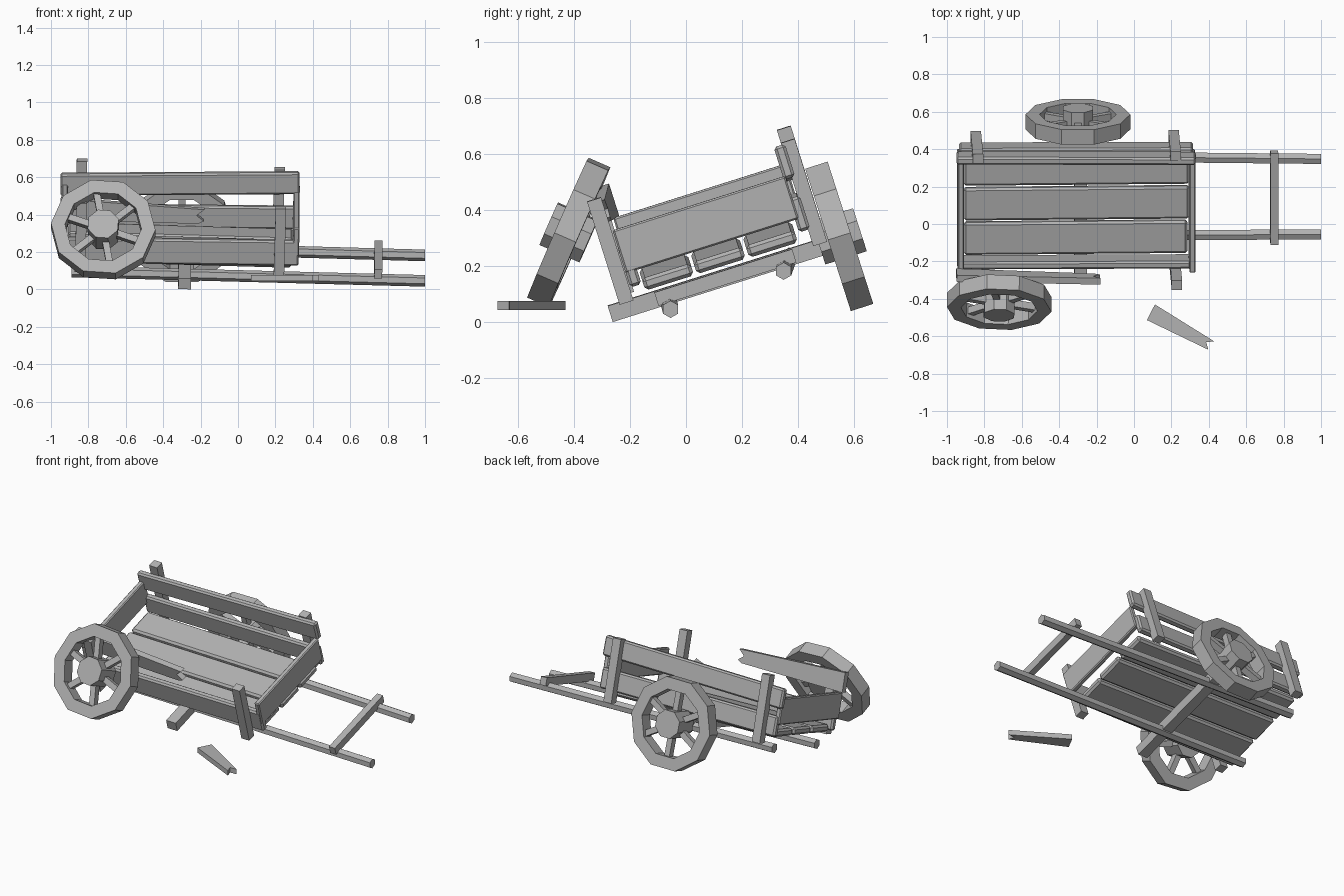
import bpy, bmesh, math
from mathutils import Matrix, Vector

if "Cube" in bpy.data.objects:
    bpy.data.objects.remove(bpy.data.objects["Cube"])

mat = bpy.data.materials.new("weathered grey")
mat.diffuse_color = (0.45, 0.45, 0.45, 1)
mat.use_nodes = True
mat.node_tree.nodes["Principled BSDF"].inputs["Base Color"].default_value = mat.diffuse_color

ROLL, PITCH = 17.5, 1.7          # the whole cart leans to one side and dips forward


def rot(roll=ROLL, pitch=PITCH, yaw=0.0):
    r = math.radians
    return (Matrix.Rotation(r(yaw), 4, 'Z') @ Matrix.Rotation(r(roll), 4, 'X')
            @ Matrix.Rotation(r(pitch), 4, 'Y'))


def finish(name, bm, matrix, bevel=0.0):
    bmesh.ops.recalc_face_normals(bm, faces=bm.faces)
    me = bpy.data.meshes.new(name)
    bm.to_mesh(me)
    bm.free()
    me.materials.append(mat)
    ob = bpy.data.objects.new(name, me)
    ob.matrix_world = matrix
    bpy.context.collection.objects.link(ob)
    if bevel:
        m = ob.modifiers.new("worn edges", 'BEVEL')
        m.width, m.segments = bevel, 1
    return ob


def add_box(bm, size, matrix=Matrix()):
    bmesh.ops.create_cube(bm, size=1, matrix=matrix @ Matrix.Diagonal((*size, 1)))


def box(name, centre, size, bevel=0.0, **angles):
    bm = bmesh.new()
    add_box(bm, size)
    return finish(name, bm, Matrix.Translation(centre) @ rot(**angles), bevel)


def broken_plank(name, centre, outline, thick, **angles):
    """Outline in local x/z, extruded along local y."""
    bm = bmesh.new()
    f = bm.faces.new([bm.verts.new((x, -thick / 2, z)) for x, z in outline])
    ext = bmesh.ops.extrude_face_region(bm, geom=[f])
    new = [v for v in ext['geom'] if isinstance(v, bmesh.types.BMVert)]
    bmesh.ops.translate(bm, verts=new, vec=(0, thick, 0))
    return finish(name, bm, Matrix.Translation(centre) @ rot(**angles))


def pole(name, a, b, radius, sides):
    a, b = Vector(a), Vector(b)
    bm = bmesh.new()
    bmesh.ops.create_cone(bm, cap_ends=True, segments=sides, radius1=radius,
                          radius2=radius, depth=(b - a).length)
    q = (b - a).to_track_quat('Z', 'Y').to_matrix().to_4x4()
    return finish(name, bm, Matrix.Translation((a + b) / 2) @ q)


def wheel(name, centre, roll, spin, yaw=0, phase=90):
    bm = bmesh.new()
    # ten-sided rim
    n, rings = 10, []
    for r, y in ((0.28, -0.042), (0.28, 0.042), (0.205, 0.042), (0.205, -0.042)):
        rings.append([bm.verts.new((r * math.cos(math.tau * k / n), y,
                                    r * math.sin(math.tau * k / n))) for k in range(n)])
    for i in range(4):
        p, q = rings[i], rings[(i + 1) % 4]
        for k in range(n):
            bm.faces.new((p[k], p[(k + 1) % n], q[(k + 1) % n], q[k]))
    # hub
    bmesh.ops.create_cone(bm, cap_ends=True, segments=8, radius1=0.087, radius2=0.087,
                          depth=0.155, matrix=Matrix.Rotation(math.pi / 2, 4, 'X')
                          @ Matrix.Rotation(math.pi / 8, 4, 'Z'))
    # spokes
    for k in range(6):
        m = Matrix.Rotation(math.radians(phase + 60 * k), 4, 'Y') @ Matrix.Translation((0.14, 0, 0))
        add_box(bm, (0.15, 0.04, 0.036), m)
    return finish(name, bm, Matrix.Translation(centre) @ rot(roll, spin, yaw))


# shafts, crossbar and axle
pole("left_shaft", (-0.89, 0.367, 0.235), (1.0, 0.348, 0.182), 0.031, 6)
pole("right_shaft", (-0.89, -0.068, 0.096), (1.0, -0.055, 0.046), 0.031, 6)
box("shaft_crossbar", (0.75, 0.14, 0.16), (0.042, 0.515, 0.05))
box("axle", (-0.285, 0.135, 0.158), (0.068, 0.85, 0.06))

# bed planks
for i, (y, z, x1) in enumerate(((-0.07, 0.178, 0.285), (0.114, 0.237, 0.295), (0.30, 0.295, 0.295))):
    box(f"bed_plank_{i + 1}", ((x1 - 0.91) / 2, y, z), (x1 + 0.91, 0.182, 0.045), 0.012)

# end boards
box("front_end_board", (0.311, 0.07, 0.348), (0.033, 0.645, 0.16), 0.006)
box("back_end_board", (-0.928, 0.072, 0.392), (0.033, 0.645, 0.16), 0.006)

# side rails
box("left_upper_rail", (-0.31, 0.352, 0.567), (1.28, 0.042, 0.122), 0.01, pitch=-0.4)
box("left_lower_rail", (-0.31, 0.402, 0.392), (1.25, 0.042, 0.125), 0.01, pitch=0.6)
box("right_lower_rail", (-0.30, -0.202, 0.205), (1.25, 0.042, 0.14), 0.01, pitch=0.8)

# snapped upper rail and its fallen half
broken_plank("broken_upper_rail", (-0.565, -0.285, 0.415),
             [(-0.385, -0.06), (0.355, -0.045), (0.385, -0.03), (0.345, 0.0),
              (0.385, 0.035), (-0.385, 0.06)], 0.036, pitch=2.6, yaw=-2.5)
broken_plank("fallen_plank", (0.25, -0.555, 0.06),
             [(-0.18, -0.047), (0.185, -0.036), (0.155, -0.004),
              (0.195, 0.018), (-0.18, 0.047)], 0.032, roll=-90, pitch=0, yaw=-27.5)

# posts
for name, c, h in (("left_back_post", (-0.84, 0.410, 0.497), 0.41),
                   ("left_front_post", (0.217, 0.420, 0.463), 0.385),
                   ("right_front_post", (0.224, -0.270, 0.254), 0.385),
                   ("right_back_post", (-0.84, -0.268, 0.285), 0.385)):
    box(name, c, (0.056, 0.052, h))

# wheels: one on the axle, one loose and leaning on the cart
wheel("mounted_wheel", (-0.30, 0.546, 0.306), 17.8, 0)
wheel("loose_wheel", (-0.72, -0.418, 0.32), -23.6, 4, yaw=-1, phase=76)
